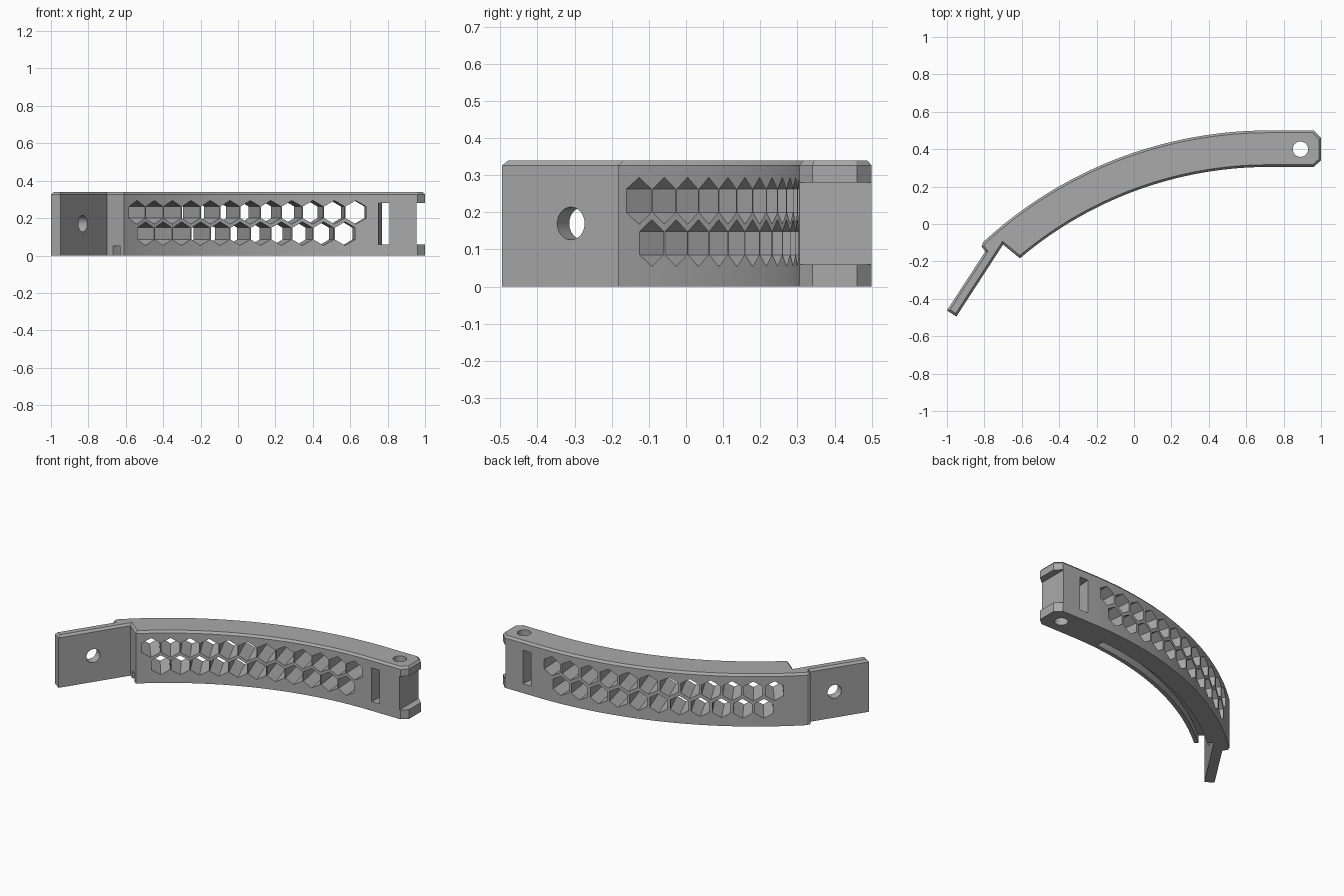
import bpy, bmesh, math
from mathutils import Matrix, Vector

if "Cube" in bpy.data.objects:
    bpy.data.objects.remove(bpy.data.objects["Cube"], do_unlink=True)

# Shared dimensions
HEIGHT = 0.34
CX, CY = 0.72, -1.75          # centre of the curved bar
R_IN, R_OUT = 2.055, 2.25
SLOT_LOW, SLOT_HIGH = 0.06, 0.28


def polar(r, a):
    return (CX - r * math.sin(a), CY + r * math.cos(a))


def arc(r, a0, a1, n=48):
    return [polar(r, a0 + (a1 - a0) * i / n) for i in range(n + 1)]


def ring(r, n, x=0, y=0):
    return [(x + r * math.sin(math.tau * i / n), y + r * math.cos(math.tau * i / n))
            for i in range(n)]


def prism(bm, pts, z0, z1, mat=Matrix()):
    """Extrude a flat outline from z0 to z1 and return its top face."""
    low = [bm.verts.new(mat @ Vector((x, y, z0))) for x, y in pts]
    high = [bm.verts.new(mat @ Vector((x, y, z1))) for x, y in pts]
    n = len(pts)
    sides = [bm.faces.new((low[i], low[(i + 1) % n], high[(i + 1) % n], high[i]))
             for i in range(n)]
    top = bm.faces.new(high)
    bottom = bm.faces.new(low[::-1])
    bmesh.ops.recalc_face_normals(bm, faces=sides + [top, bottom])
    return top


def frame(origin, ax, ay):
    """Local z along a horizontal axis, local y upward."""
    m = Matrix(((-ay, 0, ax), (ax, 0, ay), (0, 1, 0))).to_4x4()
    return Matrix.Translation(origin) @ m


def make_object(name, bm):
    mesh = bpy.data.meshes.new(name)
    bm.to_mesh(mesh)
    bm.free()
    obj = bpy.data.objects.new(name, mesh)
    bpy.context.scene.collection.objects.link(obj)
    return obj


# Curved bar with hinge end and angled mounting tab, chamfered along the top
outline = arc(R_OUT, 0.7455, 0)
outline += [(0.96, 0.50), (1.0, 0.46), (1.0, 0.34), (0.96, 0.305)]
outline += arc(R_IN, 0, 0.704)
outline += [(-0.70, -0.11), (-0.95, -0.495), (-1.0, -0.462),
            (-0.795, -0.147), (-0.815, -0.12)]
bm = bmesh.new()
top = prism(bm, outline, 0, HEIGHT - 0.014)
bmesh.ops.inset_region(bm, faces=[top], thickness=0.012, depth=0.014,
                       use_even_offset=True, use_boundary=True)
for v in bm.verts:
    if v.co.z > HEIGHT - 0.01:
        v.co.z = HEIGHT
bmesh.ops.recalc_face_normals(bm, faces=bm.faces[:])
bar = make_object("curved_bar", bm)

# Two staggered rows of radial hexagonal holes
bm = bmesh.new()
STEP = 0.056
for count, start, z in ((12, 0.044, 0.231), (11, 0.072, 0.117)):
    for i in range(count):
        a = start + i * STEP
        x, y = polar(R_IN, a)
        prism(bm, ring(0.063, 6), -0.1, 0.3,
              frame((x, y, z), -math.sin(a), math.cos(a)))

# Round hole through the tab, and pin hole through the hinge end
prism(bm, ring(0.044, 32), -0.15, 0.1, frame((-0.845, -0.30, 0.17), 0.839, -0.545))
prism(bm, ring(0.041, 32, 0.89, 0.40), -0.1, 0.5)

# Slanted slot and open end notch, leaving a pillar around the pin hole
prism(bm, [(0.74, 0.2), (0.80, 0.2), (0.84, 0.6), (0.78, 0.6)], SLOT_LOW, SLOT_HIGH)
prism(bm, [(0.955, 0.2), (1.1, 0.2), (1.1, 0.6), (0.955, 0.6)], SLOT_LOW, SLOT_HIGH)

# Curved groove under the bar, open at the tab end
prism(bm, arc(R_IN + 0.025, 0.08, 0.74) + arc(R_IN + 0.075, 0.74, 0.08), -0.1, 0.05)
cutter = make_object("hole_cutter", bm)
cutter.hide_render = True

# Cut everything, then drop the cutter
mod = bar.modifiers.new("holes", "BOOLEAN")
mod.operation = "DIFFERENCE"
mod.solver = "EXACT"
mod.object = cutter
for o in bpy.context.selected_objects:
    o.select_set(False)
bpy.context.view_layer.objects.active = bar
bar.select_set(True)
bpy.ops.object.modifier_apply(modifier=mod.name)
bpy.data.objects.remove(cutter, do_unlink=True)

# Single grey plastic
grey = bpy.data.materials.new("grey_plastic")
grey.use_nodes = True
colour = (0.40, 0.40, 0.40, 1)
grey.diffuse_color = colour
grey.node_tree.nodes["Principled BSDF"].inputs["Base Color"].default_value = colour
bar.data.materials.clear()
bar.data.materials.append(grey)
bpy.ops.object.shade_smooth_by_angle(angle=math.radians(20))
